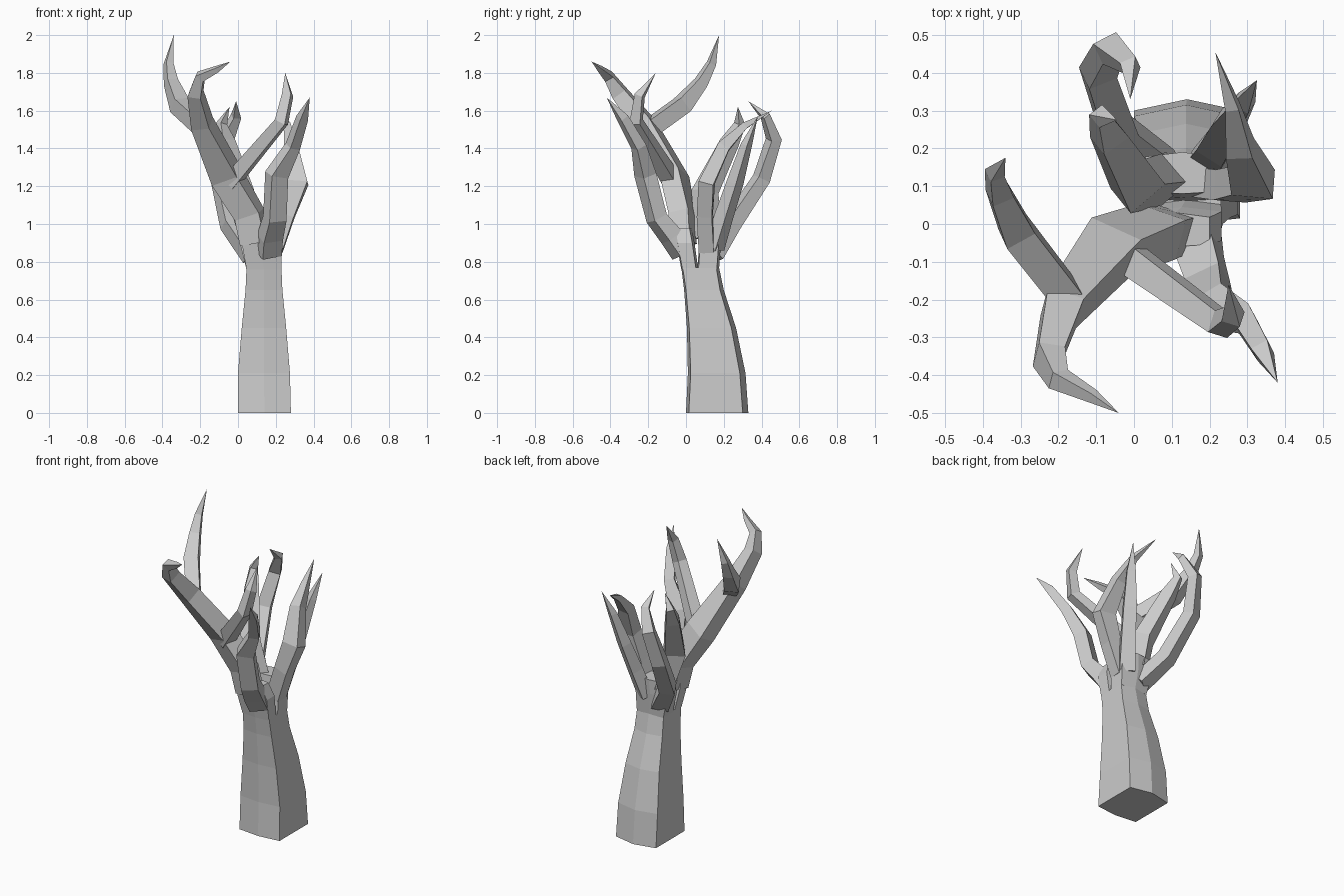
import bpy, bmesh
from mathutils import Vector


def skin(name, rings, tip=None):
    """Join equal-sided rings into a closed faceted tube, optionally ending in a point."""
    bm = bmesh.new()
    loops = [[bm.verts.new(p) for p in ring] for ring in rings]
    n = len(loops[0])
    for a, b in zip(loops, loops[1:]):
        for i in range(n):
            j = (i + 1) % n
            bm.faces.new((a[i], a[j], b[j], b[i]))
    bm.faces.new(loops[0][::-1])
    if tip is None:
        bm.faces.new(loops[-1])
    else:
        apex = bm.verts.new(tip)
        for i in range(n):
            bm.faces.new((loops[-1][i], loops[-1][(i + 1) % n], apex))
    bmesh.ops.recalc_face_normals(bm, faces=bm.faces)
    mesh = bpy.data.meshes.new(name)
    bm.to_mesh(mesh)
    bm.free()
    obj = bpy.data.objects.new(name, mesh)
    bpy.context.collection.objects.link(obj)
    return obj


def trunk(name, sections):
    """Six-sided upright loft from (z, x0, x1, y0, y1, back bulge)."""
    rings = []
    for z, x0, x1, y0, y1, k in sections:
        m = (x0 + x1) / 2
        rings.append([(x0, y0 + k / 2, z), (m, y0, z), (x1, y0 + k / 2, z),
                      (x1, y1 - k, z), (m, y1, z), (x0, y1 - k, z)])
    return skin(name, rings)


def branch(name, path, tip):
    """Four-sided tapering limb through (x, y, z, half width, half depth)."""
    pts = [Vector(p[:3]) for p in path] + [Vector(tip)]
    d = pts[-1] - pts[0]
    side = Vector((-d.y, d.x, 0)).normalized()
    rings = []
    for i, p in enumerate(path):
        t = (pts[i + 1] - pts[i]).normalized()
        if i:
            t = (t + (pts[i] - pts[i - 1]).normalized()).normalized()
        u = (side - t * side.dot(t)).normalized()
        v = t.cross(u)
        w, h = p[3], p[4]
        rings.append([pts[i] + u * a * w + v * b * h
                      for a, b in ((-1, -1), (1, -1), (1, 1), (-1, 1))])
    return skin(name, rings, tip)


# Trunk and the two halves it splits into
trunk("trunk", [(0, 0, .28, 0, .33, .03), (.21, 0, .275, .01, .315, .03),
                (.45, .02, .255, .005, .265, .025), (.65, .04, .235, -.01, .2, .02),
                (.77, .045, .23, -.025, .175, .015)])
trunk("front_fork", [(.76, .045, .23, -.025, .065, .012), (.9, .02, .232, -.05, .045, .012),
                     (.98, .02, .2, -.06, .03, .012)])
trunk("back_fork", [(.76, .045, .23, .06, .175, .012), (.9, .01, .232, .07, .185, .012),
                    (.99, .03, .225, .08, .19, .012)])

# Front left limb with its two side shoots
branch("front_left_limb", [(.09, -.01, .9, .07, .05), (.06, -.02, 1.05, .07, .055),
                           (-.06, -.06, 1.25, .075, .055), (-.19, -.22, 1.53, .05, .05),
                           (-.225, -.35, 1.69, .035, .04), (-.2, -.41, 1.78, .025, .025),
                           (-.11, -.455, 1.82, .014, .014)], (-.04, -.5, 1.86))
branch("front_inner_shoot", [(-.04, -.07, 1.22, .04, .04), (.23, -.265, 1.54, .03, .03),
                             (.262, -.245, 1.68, .022, .025)], (.25, -.16, 1.8))
branch("left_shoot", [(-.17, -.2, 1.5, .04, .045), (-.31, -.02, 1.63, .042, .045),
                      (-.355, .08, 1.75, .03, .03), (-.368, .135, 1.85, .02, .02)],
       (-.34, .175, 2.0))

# Front right limb
branch("front_right_limb", [(.165, -.02, .84, .055, .04), (.17, -.075, .93, .055, .045),
                            (.195, -.155, 1.03, .05, .04), (.205, -.215, 1.26, .05, .04),
                            (.29, -.25, 1.41, .03, .03), (.34, -.335, 1.56, .024, .024)],
       (.38, -.42, 1.67))

# Back limbs
branch("back_left_limb", [(.08, .14, .83, .05, .04), (-.04, .24, 1.0, .045, .04),
                          (-.095, .4, 1.24, .04, .035), (-.065, .465, 1.45, .035, .03),
                          (-.01, .42, 1.57, .022, .02)], (-.01, .33, 1.65))
branch("back_inner_limb", [(.08, .12, .93, .05, .05), (.01, .1, 1.17, .06, .045),
                           (-.065, .23, 1.43, .04, .035), (-.088, .285, 1.53, .022, .022)],
       (-.045, .275, 1.62))
branch("right_limb", [(.19, .11, .86, .045, .04), (.255, .1, 1.05, .045, .04),
                      (.315, .11, 1.22, .055, .04), (.28, .2, 1.41, .035, .033),
                      (.26, .31, 1.52, .018, .018)], (.215, .455, 1.6))
branch("back_right_limb", [(.18, .15, .87, .045, .035), (.215, .2, 1.04, .04, .035),
                           (.25, .26, 1.22, .038, .03), (.29, .32, 1.42, .025, .02)],
       (.325, .38, 1.57))
